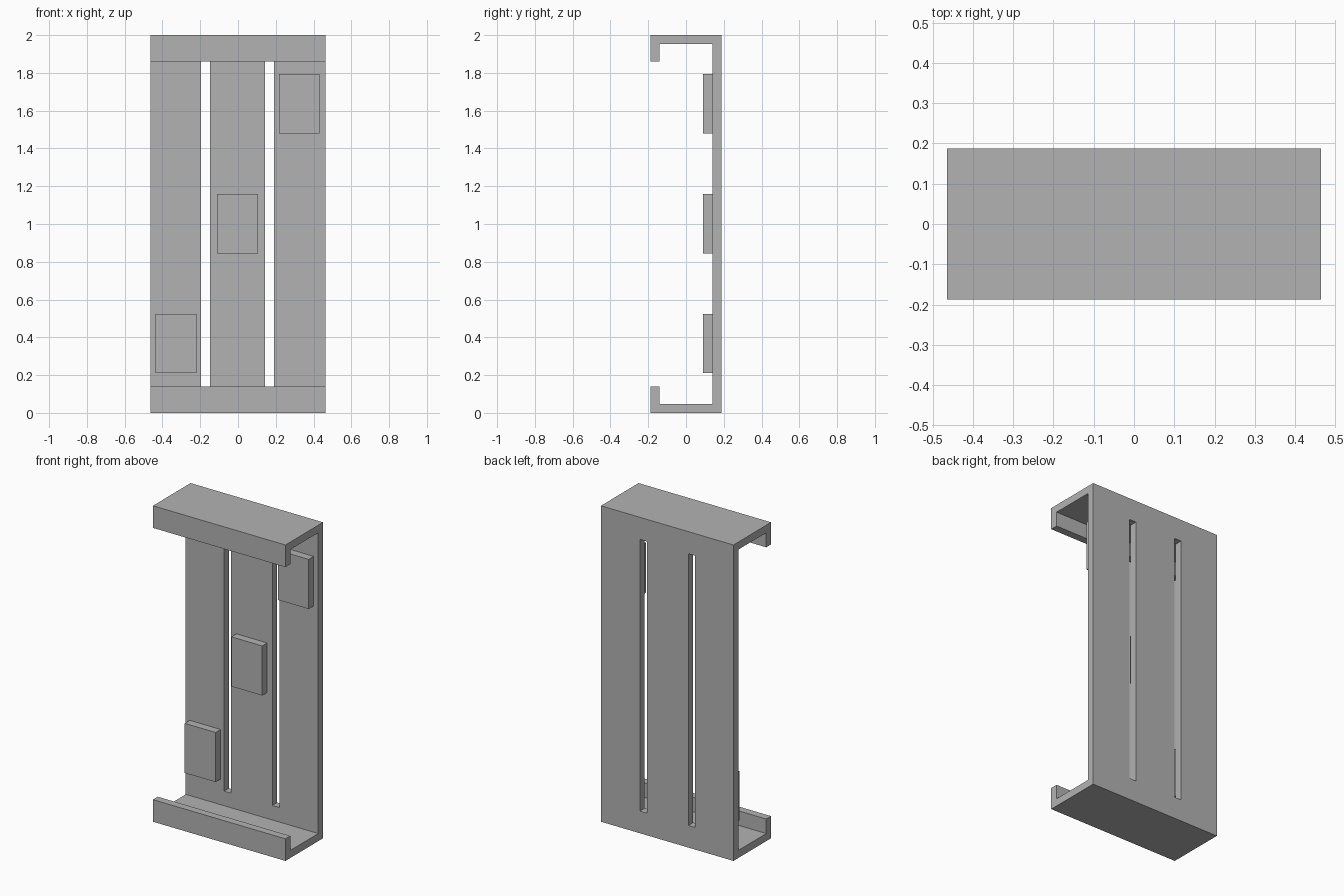
import bpy, bmesh

cube = bpy.data.objects.get("Cube")
if cube:
    bpy.data.objects.remove(cube, do_unlink=True)

HALF_W, HALF_D, HEIGHT = 0.464, 0.188, 2.0
WALL, LIP = 0.048, 0.14

grey = bpy.data.materials.new("plain_grey")
grey.use_nodes = True
colour = (0.45, 0.45, 0.45, 1)
grey.diffuse_color = colour
grey.node_tree.nodes["Principled BSDF"].inputs["Base Color"].default_value = colour


def extrude_profile(name, profile, x0, x1):
    """Extrude a closed (y, z) outline along x."""
    bm = bmesh.new()
    face = bm.faces.new([bm.verts.new((x0, y, z)) for y, z in profile])
    result = bmesh.ops.extrude_face_region(bm, geom=[face])
    moved = [g for g in result["geom"] if isinstance(g, bmesh.types.BMVert)]
    bmesh.ops.translate(bm, verts=moved, vec=(x1 - x0, 0, 0))
    bmesh.ops.recalc_face_normals(bm, faces=bm.faces)
    mesh = bpy.data.meshes.new(name)
    bm.to_mesh(mesh)
    bm.free()
    mesh.materials.append(grey)
    obj = bpy.data.objects.new(name, mesh)
    bpy.context.collection.objects.link(obj)
    return obj


def box(name, x0, x1, y0, y1, z0, z1):
    return extrude_profile(name, [(y0, z0), (y1, z0), (y1, z1), (y0, z1)], x0, x1)


# Bracket: back plate, two shelves and their turned lips in one section
lower = [(HALF_D, 0), (-HALF_D, 0), (-HALF_D, LIP), (WALL - HALF_D, LIP),
         (WALL - HALF_D, WALL), (HALF_D - WALL, WALL)]
upper = [(y, HEIGHT - z) for y, z in reversed(lower)]
bracket = extrude_profile("bracket", lower + upper, -HALF_W, HALF_W)

# Two long slots through the back plate
for side, x in (("right", -0.172), ("left", 0.167)):
    cutter = box(f"{side}_slot_cutter", x - 0.024, x + 0.024,
                 0.1, 0.3, LIP, HEIGHT - LIP)
    cutter.hide_render = True
    cutter.hide_viewport = True
    cutter.display_type = 'WIRE'
    cut = bracket.modifiers.new(f"{side}_slot", 'BOOLEAN')
    cut.operation = 'DIFFERENCE'
    cut.solver = 'EXACT'
    cut.object = cutter

# Raised pads stepping diagonally up the front of the plate
for name, x, z in (("lower", -0.328, 0.367), ("middle", -0.002, 1.002),
                   ("upper", 0.324, 1.637)):
    box(f"{name}_pad", x - 0.108, x + 0.108, 0.09, HALF_D - WALL,
        z - 0.157, z + 0.157)
